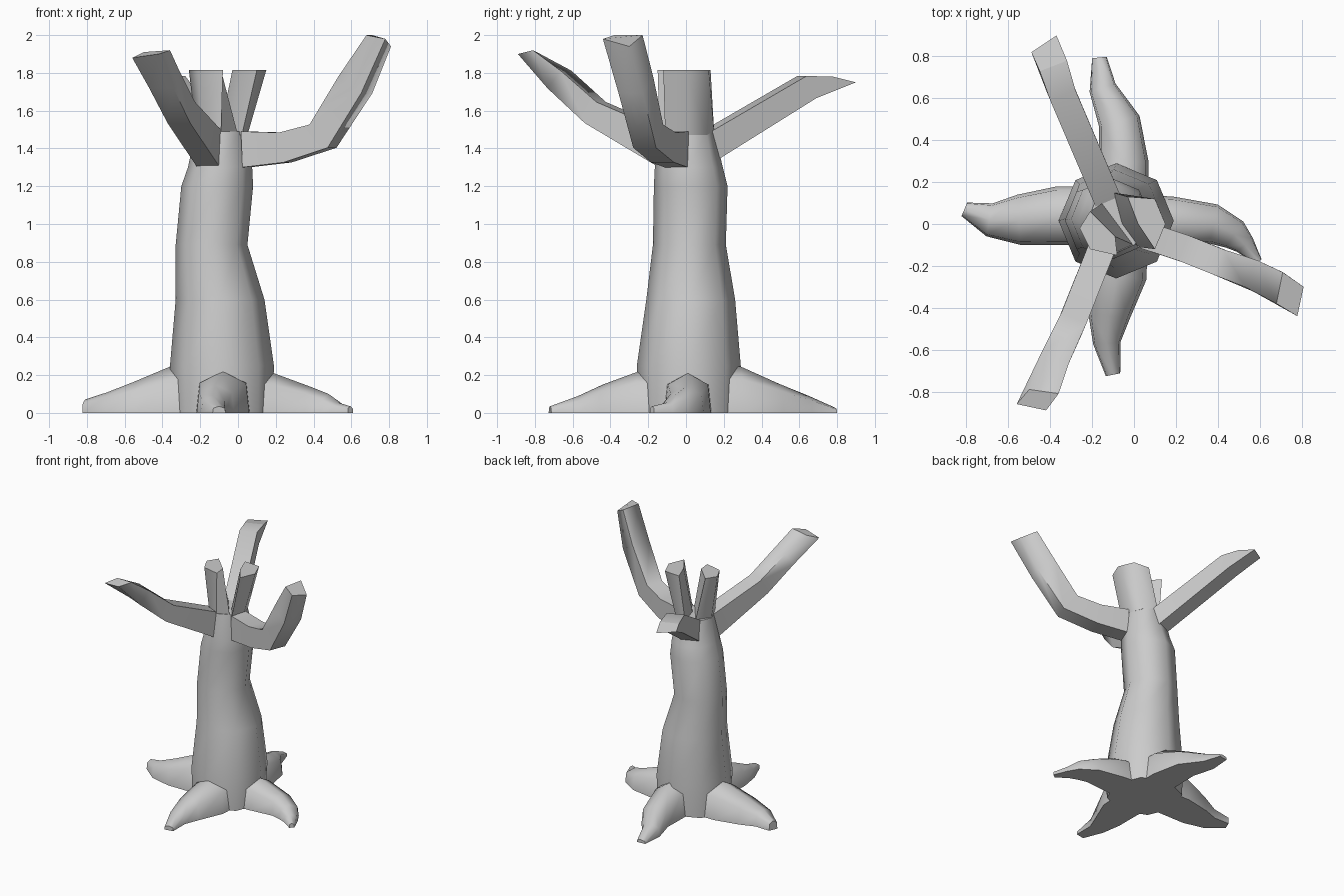
import bpy, bmesh, math
from mathutils import Vector


def loft(name, rings, smooth=180):
    """Skin a list of equal-length point rings and cap both ends."""
    bm = bmesh.new()
    loops = [[bm.verts.new(p) for p in ring] for ring in rings]
    n = len(loops[0])
    for a, b in zip(loops, loops[1:]):
        for i in range(n):
            j = (i + 1) % n
            bm.faces.new((a[i], a[j], b[j], b[i])).smooth = True
    for cap in (loops[0], loops[-1]):
        face = bm.faces.new(cap)
        for e in face.edges:
            e.smooth = False
    bmesh.ops.recalc_face_normals(bm, faces=bm.faces)
    limit = math.radians(smooth)
    for e in bm.edges:
        if len(e.link_faces) == 2 and e.calc_face_angle(0) > limit:
            e.smooth = False
    mesh = bpy.data.meshes.new(name)
    bm.to_mesh(mesh)
    bm.free()
    obj = bpy.data.objects.new(name, mesh)
    bpy.context.collection.objects.link(obj)
    return obj


def tangents(pts):
    last = len(pts) - 1
    return [(pts[min(i + 1, last)] - pts[max(i - 1, 0)]).normalized()
            for i in range(last + 1)]


def branch(name, stations, end):
    """Four-sided limb: stations are (x, y, z, width, depth), end is the cut face."""
    pts = [Vector(s[:3]) for s in stations]
    tip = sum((Vector(p) for p in end), Vector()) / 4
    rings = []
    for c, t, s in zip(pts, tangents(pts + [tip]), stations):
        side = Vector((-t.y, t.x, 0)).normalized() * s[3] / 2
        up = t.cross(side).normalized() * s[4] / 2
        rings.append([c + side + up, c - side + up, c - side - up, c + side - up])
    loft(name, rings + [end], 85)


def root(name, stations):
    """Flat-bottomed arch: stations are (x, y, half width, height)."""
    pts = [Vector((s[0], s[1], 0)) for s in stations]
    rings = []
    for c, t, (_, _, w, h) in zip(pts, tangents(pts), stations):
        side = Vector((-t.y, t.x, 0))
        rings.append([c + side * w * k + Vector((0, 0, h * f)) for k, f in
                      ((-1, 0), (-0.88, 0.72), (0, 1), (0.88, 0.72), (1, 0))])
    loft(name, rings, 70)


# Trunk: leaning octagon column (z, centre x, centre y, radius x, radius y)
trunk = [(0, -0.085, 0.015, 0.27, 0.27), (0.25, -0.085, 0.015, 0.275, 0.275),
         (0.6, -0.095, 0.025, 0.235, 0.235), (0.89, -0.14, 0.018, 0.19, 0.193),
         (1.2, -0.11, 0.025, 0.19, 0.195), (1.3, -0.095, 0.015, 0.17, 0.18),
         (1.49, -0.09, 0.005, 0.135, 0.145)]
loft("trunk", [[(cx + rx * math.cos(k * math.pi / 4),
                 cy + ry * math.sin(k * math.pi / 4), z) for k in range(8)]
               for z, cx, cy, rx, ry in trunk], 60)

# Forked crown: two broken stubs spreading from a V notch
forks = {
    "left_stub": ([(-0.22, 0), (-0.18, -0.1), (-0.09, -0.14), (0, -0.1), (-0.15, 0.1)],
                  [(-0.26, -0.02), (-0.21, -0.12), (-0.08, -0.15), (-0.09, -0.06), (-0.21, 0.06)]),
    "right_stub": ([(-0.1, 0.15), (0.01, 0.11), (0.05, 0), (0.02, -0.11), (-0.06, 0)],
                   [(-0.03, 0.13), (0.1, 0.12), (0.15, 0), (0.1, -0.12), (0.02, 0)]),
}
for name, (low, high) in forks.items():
    loft(name, [[(x, y, 1.47) for x, y in low], [(x, y, 1.815) for x, y in high]], 60)

# Branches
branch("right_branch",
       [(0.04, -0.05, 1.395, 0.13, 0.19), (0.25, -0.12, 1.405, 0.13, 0.16),
        (0.45, -0.2, 1.465, 0.13, 0.16), (0.62, -0.265, 1.735, 0.14, 0.16)],
       [(0.71, -0.23, 2), (0.68, -0.38, 2), (0.78, -0.44, 1.98), (0.81, -0.3, 1.94)])
branch("front_branch",
       [(-0.14, -0.08, 1.385, 0.13, 0.19), (-0.3, -0.48, 1.59, 0.13, 0.13),
        (-0.39, -0.67, 1.765, 0.14, 0.12)],
       [(-0.36, -0.81, 1.92), (-0.5, -0.79, 1.91), (-0.56, -0.86, 1.88), (-0.42, -0.89, 1.9)])
branch("back_branch",
       [(-0.12, 0.1, 1.4, 0.13, 0.15), (-0.35, 0.64, 1.725, 0.13, 0.13)],
       [(-0.45, 0.73, 1.78), (-0.32, 0.78, 1.78), (-0.37, 0.9, 1.75), (-0.49, 0.82, 1.76)])

# Roots
root("left_root", [(-0.2, 0.04, 0.14, 0.25), (-0.36, 0.04, 0.14, 0.245),
                   (-0.55, 0.02, 0.12, 0.165), (-0.69, 0.02, 0.08, 0.11),
                   (-0.81, 0.07, 0.035, 0.07)])
root("right_root", [(0.05, 0.01, 0.13, 0.21), (0.19, 0.01, 0.12, 0.21),
                    (0.38, 0.0, 0.095, 0.14), (0.48, -0.05, 0.075, 0.1),
                    (0.53, -0.1, 0.05, 0.055), (0.595, -0.18, 0.018, 0.035)])
root("back_root", [(-0.05, 0.12, 0.12, 0.25), (-0.05, 0.29, 0.12, 0.245),
                   (-0.07, 0.49, 0.1, 0.155), (-0.15, 0.65, 0.065, 0.09),
                   (-0.165, 0.795, 0.035, 0.025)])
root("front_root", [(-0.08, -0.1, 0.145, 0.22), (-0.08, -0.25, 0.14, 0.22),
                    (-0.12, -0.44, 0.1, 0.15), (-0.13, -0.57, 0.065, 0.09),
                    (-0.1, -0.72, 0.035, 0.035)])
